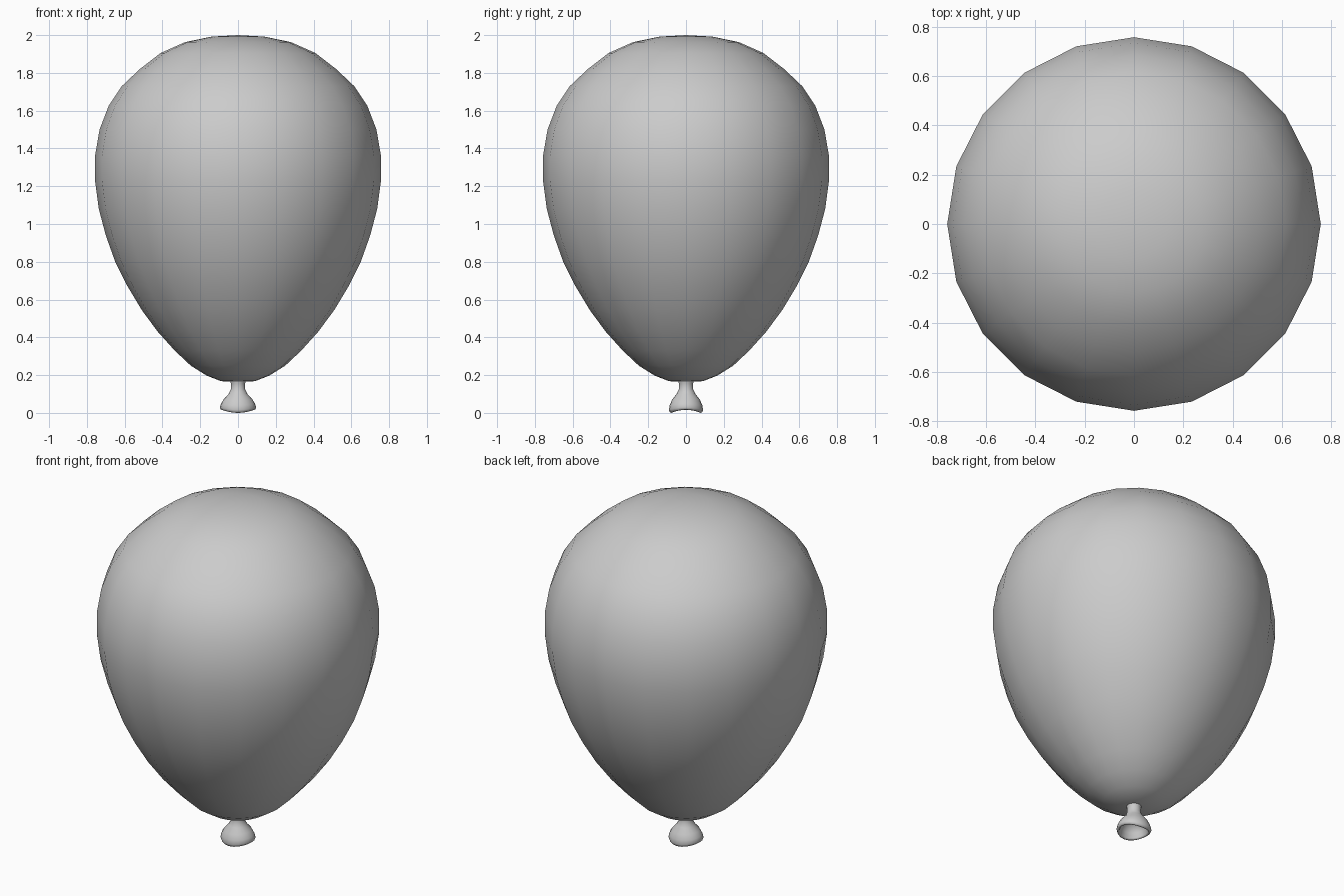
import bpy, bmesh, math

if "Cube" in bpy.data.objects:
    bpy.data.objects.remove(bpy.data.objects["Cube"])

SIDES = 20


def revolve(name, profile, warp=None):
    """Lathe (radius, z) points around z; radius 0 makes a pole."""
    bm = bmesh.new()
    rings = []
    for r, z in profile:
        if r == 0:
            rings.append([bm.verts.new((0, 0, z))])
            continue
        ring = []
        for i in range(SIDES):
            a = 2 * math.pi * i / SIDES
            p = (r * math.cos(a), r * math.sin(a), z)
            ring.append(bm.verts.new(warp(p, a) if warp else p))
        rings.append(ring)
    for lo, hi in zip(rings, rings[1:]):
        for i in range(SIDES):
            j = (i + 1) % SIDES
            quad = [lo[i % len(lo)], lo[j % len(lo)], hi[j % len(hi)], hi[i % len(hi)]]
            bm.faces.new(list(dict.fromkeys(quad)))
    bmesh.ops.recalc_face_normals(bm, faces=bm.faces)
    mesh = bpy.data.meshes.new(name)
    bm.to_mesh(mesh)
    bm.free()
    for f in mesh.polygons:
        f.use_smooth = True
    obj = bpy.data.objects.new(name, mesh)
    bpy.context.collection.objects.link(obj)
    return obj


# Inflated body, from the underside to the crown
revolve("balloon_body", [
    (0, 0.163), (0.09, 0.168), (0.165, 0.197), (0.25, 0.25), (0.335, 0.33),
    (0.425, 0.43), (0.51, 0.545), (0.585, 0.67), (0.65, 0.80), (0.70, 0.94),
    (0.737, 1.08), (0.757, 1.23), (0.757, 1.36), (0.733, 1.50), (0.685, 1.625),
    (0.615, 1.73), (0.52, 1.82), (0.41, 1.905), (0.28, 1.963), (0.14, 1.992),
    (0, 2.0)])


# Saddle-shaped lip: low at front and back, raised at the sides
def lip_warp(p, a):
    x, y, z = p
    k = max(0.0, 1 - z / 0.09)
    return (x, y * (1 - 0.07 * k), z + 0.008 * k * (1 + math.cos(2 * a)))


# Hollow neck: outer skin down to the lip, then the inside of the cup
revolve("balloon_neck", [
    (0.045, 0.18), (0.037, 0.155), (0.038, 0.125), (0.05, 0.10), (0.075, 0.07),
    (0.09, 0.04), (0.096, 0.016), (0.092, 0.003), (0.084, 0.0), (0.078, 0.01),
    (0.072, 0.04), (0.058, 0.065), (0.035, 0.085), (0, 0.095)], lip_warp)
